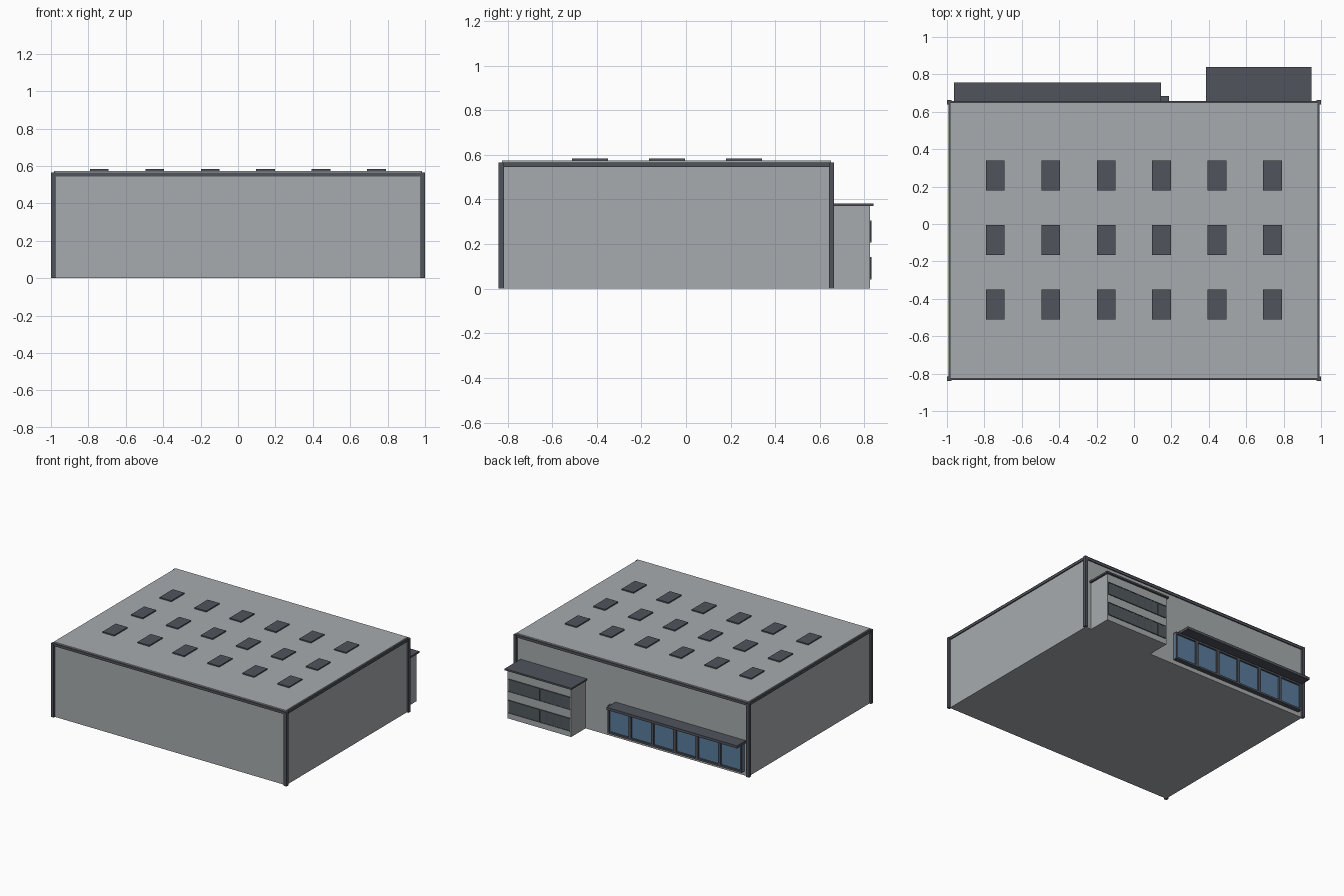
import bpy
import bmesh

cube = bpy.data.objects.get("Cube")
if cube:
    bpy.data.objects.remove(cube, do_unlink=True)


def material(name, r, g, b):
    m = bpy.data.materials.new(name)
    m.use_nodes = True
    m.diffuse_color = (r, g, b, 1)
    node = next(n for n in m.node_tree.nodes if n.type == 'BSDF_PRINCIPLED')
    node.inputs["Base Color"].default_value = (r, g, b, 1)
    return m


WALL = material("wall grey", 0.39, 0.41, 0.42)
TRIM = material("dark trim", 0.08, 0.088, 0.107)
BLUE = material("blue glass", 0.10, 0.20, 0.33)
DARK = material("dark glass", 0.085, 0.10, 0.11)


def boxes(name, mat, *spans):
    """One object made of boxes, each given as (x0, x1, y0, y1, z0, z1)."""
    bm = bmesh.new()
    for x0, x1, y0, y1, z0, z1 in spans:
        for v in bmesh.ops.create_cube(bm, size=1)["verts"]:
            v.co.x = x1 if v.co.x > 0 else x0
            v.co.y = y1 if v.co.y > 0 else y0
            v.co.z = z1 if v.co.z > 0 else z0
    mesh = bpy.data.meshes.new(name)
    bm.to_mesh(mesh)
    bm.free()
    mesh.materials.append(mat)
    obj = bpy.data.objects.new(name, mesh)
    bpy.context.collection.objects.link(obj)
    return obj


# Main hall and roof
X, FRONT, BACK, EAVE = 0.985, -0.825, 0.65, 0.565
boxes("hall", WALL, (-X, X, FRONT, BACK, 0, EAVE))
boxes("roof", WALL, (-X, X, FRONT, BACK, EAVE, 0.574))

# Corner posts and eaves trim
boxes("corner_posts", TRIM, *[
    (min(sx, sx * 0.976), max(sx, sx * 0.976), y, y + 0.024, 0, EAVE)
    for sx in (-1, 1) for y in (-0.84, 0.64)])
T = 0.008
boxes("eaves_trim", TRIM,
      (-X - T, X + T, FRONT - T, FRONT, 0.545, EAVE),
      (-X - T, X + T, BACK, BACK + T, 0.545, EAVE),
      (-X - T, -X, FRONT, BACK, 0.545, EAVE),
      (X, X + T, FRONT, BACK, 0.545, EAVE))

# Grid of skylights
boxes("skylights", TRIM, *[
    (x - 0.05, x + 0.05, y - 0.08, y + 0.08, 0.57, 0.583)
    for x in [-0.742 + 0.2965 * i for i in range(6)]
    for y in (-0.43, -0.085, 0.26)])

# Office block at the back
OX0, OX1, OY = 0.397, 0.935, 0.825
boxes("office", WALL, (OX0, OX1, BACK, OY, 0, 0.37))
boxes("office_roof", TRIM, (0.385, 0.95, BACK, 0.84, 0.37, 0.383))
bands = ((0.045, 0.14), (0.21, 0.302))
boxes("office_windows", DARK, *[
    (OX0 + 0.008, OX1 - 0.008, OY, OY + 0.005, a, b) for a, b in bands])
boxes("office_mullions", TRIM, *[
    (x - 0.006, x + 0.006, OY, OY + 0.007, a, b)
    for x in (0.475, 0.54, 0.6, 0.665) for a, b in bands])
boxes("office_window_rails", TRIM, *[
    (OX0 + 0.008, OX1 - 0.008, OY, OY + 0.007, z - 0.003, z + 0.003)
    for band in bands for z in band])

# Row of shop windows with frame and canopy
SX0, SX1, SZ0, SZ1 = -0.95, 0.187, 0.035, 0.24
PITCH = (SX1 - SX0) / 6
boxes("shop_glass", BLUE, (SX0, SX1, BACK, 0.672, SZ0, SZ1))
F = 0.011
boxes("shop_frame", TRIM,
      (SX0, SX1, BACK, 0.684, SZ0 - 0.004, SZ0 + 0.01),
      (SX0, SX1, BACK, 0.684, SZ1 - 0.01, SZ1 + 0.004),
      *[(max(SX0, x - F), min(SX1, x + F), BACK, 0.684, SZ0, SZ1)
        for x in [SX0 + PITCH * i for i in range(7)]])
boxes("shop_canopy", TRIM, (-0.963, 0.144, BACK, 0.757, 0.25, 0.27))
